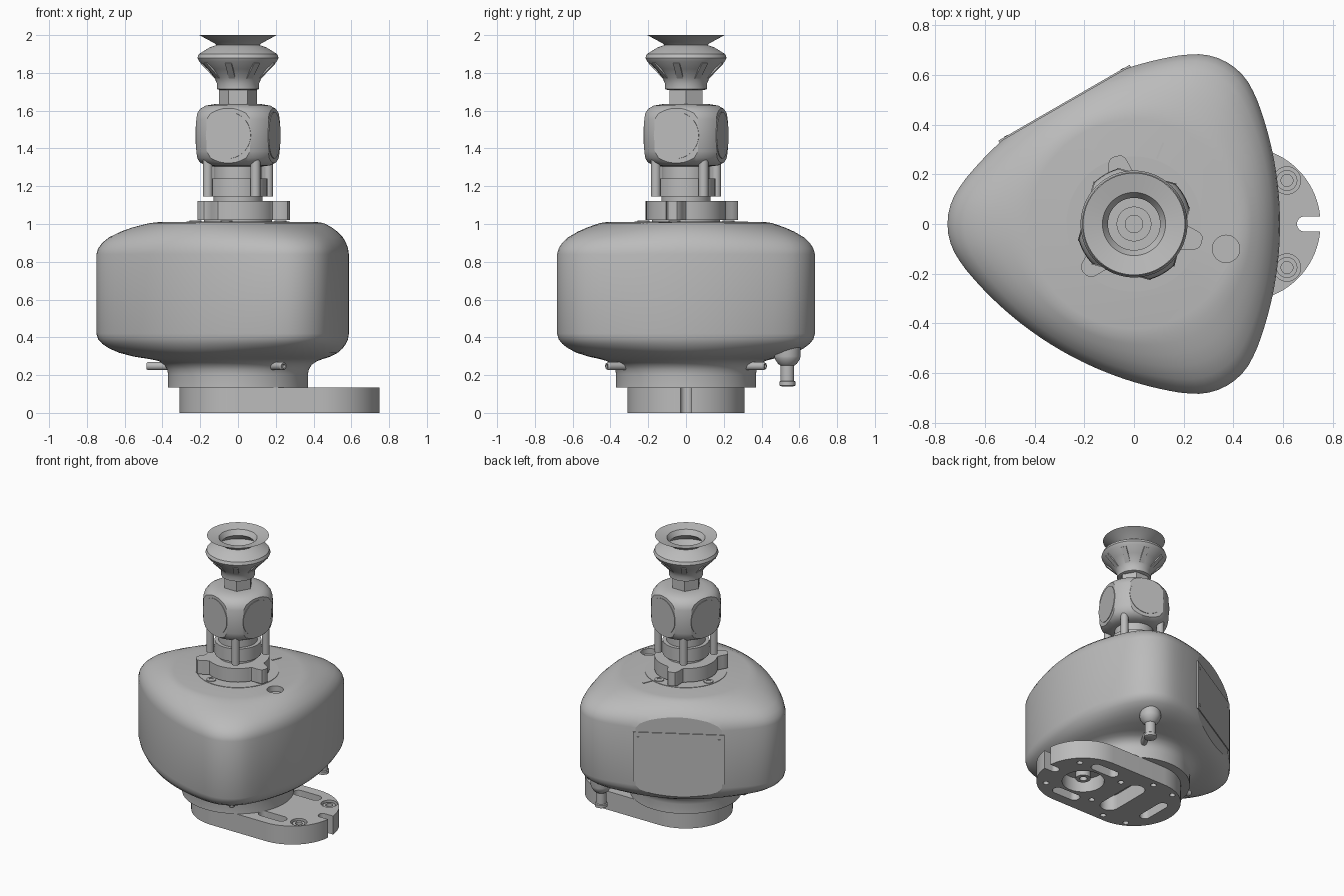
import bpy, bmesh
from math import sin, cos, pi, radians, sqrt, exp
from mathutils import Vector, Matrix

cube = bpy.data.objects.get("Cube")
if cube:
    bpy.data.objects.remove(cube, do_unlink=True)

grey = bpy.data.materials.new("plain_grey")
grey.use_nodes = True
grey.diffuse_color = (0.5, 0.5, 0.5, 1)
grey.node_tree.nodes["Principled BSDF"].inputs["Base Color"].default_value = (0.5, 0.5, 0.5, 1)

TURN = radians(-15)  # the tool head is turned about the vertical axis


def loft(bm, rings):
    """Skin a stack of closed rings and cap both ends."""
    loops = [[bm.verts.new(p) for p in ring] for ring in rings]
    n = len(loops[0])
    faces = []
    for a, b in zip(loops, loops[1:]):
        for i in range(n):
            j = (i + 1) % n
            faces.append(bm.faces.new((a[i], a[j], b[j], b[i])))
    faces.append(bm.faces.new(loops[0][::-1]))
    faces.append(bm.faces.new(loops[-1]))
    bmesh.ops.recalc_face_normals(bm, faces=faces)


def circle(r, z, n=48, x=0, y=0):
    return [(x + r * cos(2 * pi * i / n), y + r * sin(2 * pi * i / n), z) for i in range(n)]


def lathe(bm, profile, x=0, y=0, n=48):
    loft(bm, [circle(r, z, n, x, y) for r, z in profile])


def slot(bm, p, q, r, z0, z1, n=24):
    """Upright prism with a stadium outline from p to q."""
    p, q = Vector(p), Vector(q)
    along = (q - p).normalized()
    side = Vector((-along.y, along.x))
    pts = []
    for end, s in ((q, 1), (p, -1)):
        for i in range(n + 1):
            a = pi * i / n
            pts.append(end + r * s * (along * sin(a) - side * cos(a)))
    loft(bm, [[(v.x, v.y, z) for v in pts] for z in (z0, z1)])


def finish(name, bm, angle=30):
    me = bpy.data.meshes.new(name)
    bm.to_mesh(me)
    bm.free()
    me.materials.append(grey)
    ob = bpy.data.objects.new(name, me)
    bpy.context.collection.objects.link(ob)
    smooth(ob, angle)
    return ob


def smooth(ob, angle=30):
    bpy.ops.object.select_all(action='DESELECT')
    ob.select_set(True)
    bpy.context.view_layer.objects.active = ob
    bpy.ops.object.shade_smooth_by_angle(angle=radians(angle))


def turned(name, profile, x=0, y=0, n=48):
    bm = bmesh.new()
    lathe(bm, profile, x, y, n)
    return finish(name, bm)


def box(name, size, matrix):
    bm = bmesh.new()
    bmesh.ops.create_cube(bm, size=1, matrix=matrix @ Matrix.Diagonal((*size, 1)))
    return finish(name, bm)


def carve(ob, bm):
    cutter = finish("cutter", bm)
    cutter.hide_render = True
    mod = ob.modifiers.new("carve", 'BOOLEAN')
    mod.operation, mod.object, mod.solver = 'DIFFERENCE', cutter, 'EXACT'
    smooth(ob)
    bpy.ops.object.modifier_apply(modifier=mod.name)
    bpy.data.objects.remove(cutter, do_unlink=True)
    smooth(ob)


def rz(a):
    return Matrix.Rotation(a, 4, 'Z')


# Mounting base: stadium plate with slots, bores and an end notch
bm = bmesh.new()
slot(bm, (0, 0), (0.44, 0), 0.31, 0, 0.135, 40)
base = finish("mounting_base", bm)
bm = bmesh.new()
slot(bm, (0.685, 0), (0.85, 0), 0.03, -0.1, 0.3)
slot(bm, (0.1, -0.13), (0.1, 0.13), 0.065, -0.1, 0.11)
slot(bm, (-0.17, -0.09), (-0.17, 0.09), 0.035, -0.1, 0.1)
lathe(bm, [(0.14, -0.1), (0.14, 0.1)], 0.44, 0)
for s in (1, -1):
    slot(bm, (0.35, s * 0.2), (0.49, s * 0.2), 0.038, -0.1, 0.3)
    lathe(bm, [(0.055, 0.06), (0.055, 0.3)], 0.615, s * 0.175, 32)
    for x, y in ((-0.13, 0.24), (0.05, 0.26), (0.24, 0.15), (0.615, 0.175)):
        lathe(bm, [(0.02, -0.1), (0.02, 0.04)], x, s * y, 16)
carve(base, bm)
turned("base_pin", [(0.05, 0.1), (0.05, 0.02), (0.025, 0.02), (0.025, 0.06)], 0.44)
for side, s in (("left", 1), ("right", -1)):
    turned("base_bolt_" + side, [(0.042, 0.05), (0.042, 0.125), (0.024, 0.125), (0.024, 0.09)],
           0.615, s * 0.175, 24)


# Main housing: rounded three-sided outline blended into round neck and top
def outline(a):
    """Radius of three tangent corner arcs and three wide side arcs."""
    off = abs((a - radians(60)) % radians(120))
    off = min(off, radians(120) - off)
    if off < radians(12.5):
        return 0.5 * cos(off) + sqrt(0.0625 - (0.5 * sin(off)) ** 2)
    b = radians(60) - off
    return -0.81 * cos(b) + sqrt(1.397 ** 2 - (0.81 * sin(b)) ** 2)


def blend(z, g, r, n=120):
    ring = []
    for i in range(n):
        a = 2 * pi * i / n
        k = r * (1 - g) + outline(a) * g
        ring.append((k * cos(a), k * sin(a), z))
    return ring


sections = [(0.135, 0, 0.37), (0.205, 0, 0.37), (0.23, 0, 0.375), (0.255, 0, 0.39),
            (0.275, 0, 0.42), (0.285, 0.12, 0.43), (0.298, 0.38, 0.43), (0.318, 0.62, 0.43),
            (0.34, 0.78, 0.43), (0.365, 0.9, 0.43), (0.39, 0.97, 0.43), (0.42, 1, 0.43),
            (0.84, 1, 0.44), (0.87, 0.97, 0.44), (0.9, 0.9, 0.44), (0.93, 0.78, 0.44),
            (0.96, 0.58, 0.44), (0.98, 0.4, 0.44), (0.995, 0.22, 0.44), (1.005, 0.08, 0.44),
            (1.01, 0, 0.42)]
bm = bmesh.new()
loft(bm, [blend(*s) for s in sections])
flat = Vector((-0.5, 0.866, 0))
cut = bmesh.ops.bisect_plane(bm, geom=bm.verts[:] + bm.edges[:] + bm.faces[:],
                             plane_co=flat * 0.557, plane_no=flat, clear_outer=True)
rim = [e for e in cut["geom_cut"] if isinstance(e, bmesh.types.BMEdge)]
bmesh.ops.edgenet_fill(bm, edges=rim)
for e in rim:
    e.smooth = False
bmesh.ops.recalc_face_normals(bm, faces=bm.faces[:])
housing = finish("housing", bm)
bm = bmesh.new()
lathe(bm, [(0.055, 0.97), (0.055, 1.1)], 0.37, -0.1, 32)
carve(housing, bm)

# Access panel on the flat side
face = Matrix.Translation(flat * 0.557 + Vector((0, 0, 0.63))) @ rz(radians(120))
box("access_panel", (0.012, 0.61, 0.36), face)
for i in (-1, 1):
    for j in (-1, 1):
        box("panel_screw", (0.016, 0.015, 0.015), face @ Matrix.Translation((0, i * 0.27, j * 0.14)))

# Radial plugs round the neck and the hanging hose fitting
for k in range(3):
    a = radians(60 + 120 * k)
    bm = bmesh.new()
    lathe(bm, [(0.022, 0.3), (0.022, 0.475), (0.016, 0.485), (0.01, 0.485), (0.01, 0.46)], n=20)
    bm.transform(Matrix.Translation((0, 0, 0.248)) @ rz(a) @ Matrix.Rotation(pi / 2, 4, 'Y'))
    finish("neck_plug", bm)
turned("hose_fitting", [(0.03, 0.14), (0.042, 0.145), (0.042, 0.165), (0.036, 0.17), (0.036, 0.25),
                        (0.05, 0.26), (0.066, 0.285), (0.07, 0.3), (0.07, 0.4)], 0.31, 0.537, 32)

# Top plate, alignment mark and screws
turned("top_disc", [(0.272, 1.005), (0.272, 1.013)], n=64)
turned("output_hub", [(0.18, 1.0), (0.18, 1.03)])
box("alignment_mark", (0.07, 0.008, 0.008),
    Matrix.Translation((0.105, 0.295, 1.01)) @ rz(radians(68)))
for k in range(4):
    a = radians(75 + 90 * k)
    turned("top_screw", [(0.032, 1.005), (0.032, 1.018), (0.016, 1.018), (0.016, 1.014)],
           0.232 * cos(a), 0.232 * sin(a), 20)


# Flange with three ears
def eared(z, n=144):
    ring = []
    for i in range(n):
        a = 2 * pi * i / n
        d = (a - TURN + pi / 3) % (2 * pi / 3) - pi / 3
        r = 0.208 + 0.074 * exp(-(d / 0.19) ** 4)
        ring.append((r * cos(a), r * sin(a), z))
    return ring


bm = bmesh.new()
loft(bm, [eared(1.022), eared(1.122)])
finish("eared_flange", bm)

# Tool stem, collar and four posts
turned("tool_stem", [(0.13, 1.11), (0.13, 1.33)])
turned("stem_collar", [(0.155, 1.145), (0.155, 1.24)])
for k in range(4):
    a = TURN + radians(45 + 90 * k)
    turned("post", [(0.026, 1.145), (0.026, 1.37)], 0.185 * cos(a), 0.185 * sin(a), 20)

# Rounded block: turned barrel with four flat sides and round covers
bm = bmesh.new()
lathe(bm, [(0.13, 1.305), (0.17, 1.31), (0.2, 1.325), (0.22, 1.35), (0.23, 1.385), (0.232, 1.47),
           (0.23, 1.555), (0.22, 1.585), (0.2, 1.61), (0.17, 1.627), (0.12, 1.635)], n=72)
for k in range(4):
    d = rz(TURN + k * pi / 2) @ Vector((1, 0, 0))
    cut = bmesh.ops.bisect_plane(bm, geom=bm.verts[:] + bm.edges[:] + bm.faces[:],
                                 plane_co=d * 0.197, plane_no=d, clear_outer=True)
    rim = [e for e in cut["geom_cut"] if isinstance(e, bmesh.types.BMEdge)]
    bmesh.ops.edgenet_fill(bm, edges=rim)
    for e in rim:
        e.smooth = False
bmesh.ops.recalc_face_normals(bm, faces=bm.faces[:])
finish("tool_block", bm)
for k in range(4):
    bm = bmesh.new()
    lathe(bm, [(0.123, 0.193), (0.123, 0.201)])
    bm.transform(Matrix.Translation((0, 0, 1.47)) @ rz(TURN + k * pi / 2) @ Matrix.Rotation(pi / 2, 4, 'Y'))
    finish("round_cover", bm)

# Hexagonal nut and bellows suction cup
turned("hex_nut", [(0.1, 1.62), (0.1, 1.715)], n=6)
turned("suction_cup", [(0.1, 1.71), (0.112, 1.715), (0.112, 1.745), (0.125, 1.775), (0.16, 1.82),
                       (0.205, 1.86), (0.215, 1.88), (0.207, 1.9), (0.15, 1.935), (0.115, 1.947),
                       (0.125, 1.957), (0.205, 2.0), (0.127, 1.985), (0.105, 1.95), (0.18, 1.89),
                       (0.125, 1.81), (0.07, 1.81), (0.07, 1.835), (0.035, 1.835), (0.035, 1.8)], n=64)
for k in range(8):
    m = rz(TURN + k * pi / 4) @ Matrix.Translation((0.157, 0, 1.815)) @ Matrix.Rotation(radians(45), 4, 'Y')
    box("cup_rib", (0.014, 0.035, 0.11), m)
